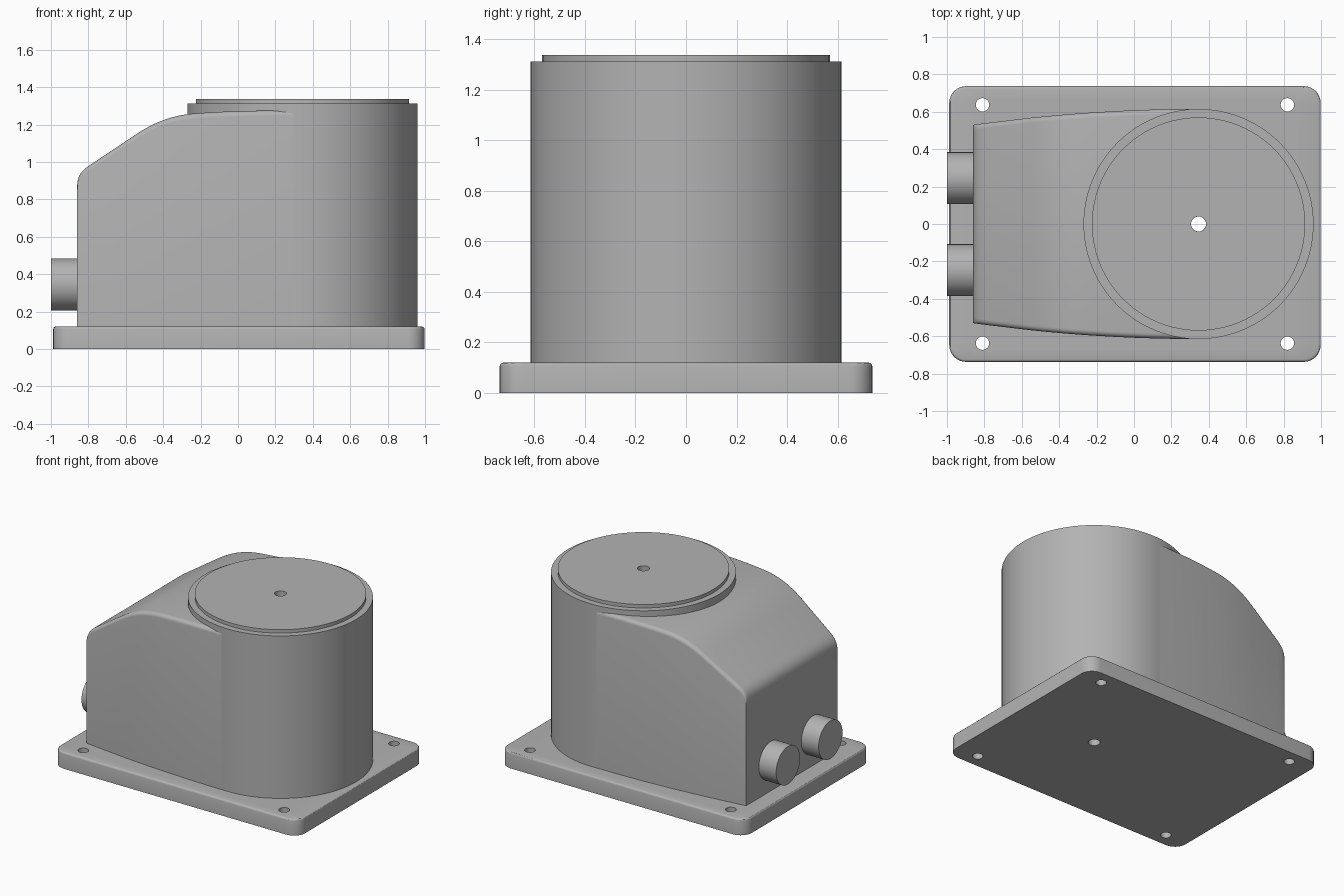
import bpy, bmesh
from math import sin, cos, pi, radians
from mathutils import Vector, Matrix
from mathutils.geometry import interpolate_bezier

if "Cube" in bpy.data.objects:
    bpy.data.objects.remove(bpy.data.objects["Cube"])

grey = bpy.data.materials.new("plain grey")
grey.use_nodes = True
grey.diffuse_color = (0.45, 0.45, 0.45, 1)
grey.node_tree.nodes["Principled BSDF"].inputs["Base Color"].default_value = grey.diffuse_color

AXIS_X = 0.345    # centre of the drum
BASE_TOP = 0.12
DRUM_R = 0.615
BORE_R = 0.04


def finish(name, bm):
    bmesh.ops.recalc_face_normals(bm, faces=bm.faces)
    mesh = bpy.data.meshes.new(name)
    bm.to_mesh(mesh)
    bm.free()
    mesh.materials.append(grey)
    obj = bpy.data.objects.new(name, mesh)
    bpy.context.collection.objects.link(obj)
    bpy.ops.object.select_all(action="DESELECT")
    obj.select_set(True)
    bpy.context.view_layer.objects.active = obj
    bpy.ops.object.shade_smooth_by_angle(angle=radians(30))
    return obj


def arc(cx, cy, r, start, end, steps):
    return [(cx + r * cos(start + (end - start) * i / steps),
             cy + r * sin(start + (end - start) * i / steps)) for i in range(steps + 1)]


def skin(bm, rings, close=False):
    """Join matching closed rings of points with quads."""
    vs = [[bm.verts.new(p) for p in ring] for ring in rings]
    pairs = list(zip(vs, vs[1:])) + ([(vs[-1], vs[0])] if close else [])
    for a, b in pairs:
        for i in range(len(a)):
            j = (i + 1) % len(a)
            bm.faces.new((a[i], a[j], b[j], b[i]))
    return vs


# Base plate: rounded rectangle with four bolt holes and the central bore
bm = bmesh.new()
corner = 0.09
outline = []
for k, (sx, sy) in enumerate([(1, 1), (-1, 1), (-1, -1), (1, -1)]):
    outline += arc(0.005 + sx * (0.993 - corner), sy * (0.737 - corner),
                   corner, k * pi / 2, (k + 1) * pi / 2, 8)
loops = [outline]
loops += [arc(x, y, 0.036, 0, 2 * pi, 24)[:-1] for x in (-0.81, 0.82) for y in (-0.637, 0.637)]
loops.append(arc(AXIS_X, 0, BORE_R, 0, 2 * pi, 24)[:-1])
edges = []
for loop in loops:
    vs = [bm.verts.new((x, y, 0)) for x, y in loop]
    edges += [bm.edges.new((vs[i - 1], vs[i])) for i in range(len(vs))]
bmesh.ops.triangle_fill(bm, edges=edges, use_beauty=True, normal=(0, 0, 1))
raised = bmesh.ops.extrude_face_region(bm, geom=bm.faces[:], use_keep_orig=True)["geom"]
bmesh.ops.translate(bm, vec=(0, 0, BASE_TOP),
                    verts=[v for v in raised if isinstance(v, bmesh.types.BMVert)])
bmesh.ops.recalc_face_normals(bm, faces=bm.faces)


def on_rim(v):
    return v.co.z > 0.1 and (abs(v.co.x - 0.005) > 0.89 or abs(v.co.y) > 0.69)


rim = [e for e in bm.edges if all(on_rim(v) for v in e.verts)
       and len(e.link_faces) == 2 and e.calc_face_angle(0) > 1]
bmesh.ops.bevel(bm, geom=rim, offset=0.014, segments=3, profile=0.5, affect="EDGES")
finish("base_plate", bm)

# Drum with a raised lid and a bore through the middle
bm = bmesh.new()
profile = [(BORE_R, BASE_TOP), (DRUM_R, BASE_TOP), (DRUM_R, 1.312),
           (0.57, 1.312), (0.57, 1.337), (BORE_R, 1.337)]
skin(bm, [[(AXIS_X + x, y, z) for x, y in arc(0, 0, r, 0, 2 * pi, 96)[:-1]]
          for r, z in profile], close=True)
finish("drum", bm)

# Sloping housing: rounded-top sections lofted along x
bm = bmesh.new()


def curve(a, b, c, d, n):
    return interpolate_bezier(*[Vector((x, 0, z)) for x, z in (a, b, c, d)], n)


spine = curve((-0.86, 0.87), (-0.86, 0.93), (-0.835, 0.955), (-0.79, 0.985), 9)
spine += curve((-0.55, 1.145), (-0.43, 1.225), (-0.33, 1.255), (-0.2, 1.262), 14)
spine += curve((-0.1, 1.268), (0, 1.272), (0.15, 1.276), (0.295, 1.277), 6)
rings = []
for p in spine:
    t = (AXIS_X - p.x) / 1.205
    w = DRUM_R - 0.085 * t * t
    r = 0.028
    half = [(w, BASE_TOP)] + arc(w - r, p.z - r, r, 0, pi / 2, 5)
    ring = half + [(-y, z) for y, z in reversed(half)]
    rings.append([(p.x, y, z) for y, z in ring])
sections = skin(bm, rings)
bm.faces.new(sections[0])
bm.faces.new(sections[-1])
finish("sloping_housing", bm)

# Pair of cable stubs on the end wall
for name, y in (("front_stub", -0.247), ("back_stub", 0.245)):
    bm = bmesh.new()
    place = Matrix.Translation((-0.92, y, 0.345)) @ Matrix.Rotation(pi / 2, 4, "Y")
    bmesh.ops.create_cone(bm, cap_ends=True, segments=48, radius1=0.139, radius2=0.139,
                          depth=0.16, matrix=place)
    finish(name, bm)
